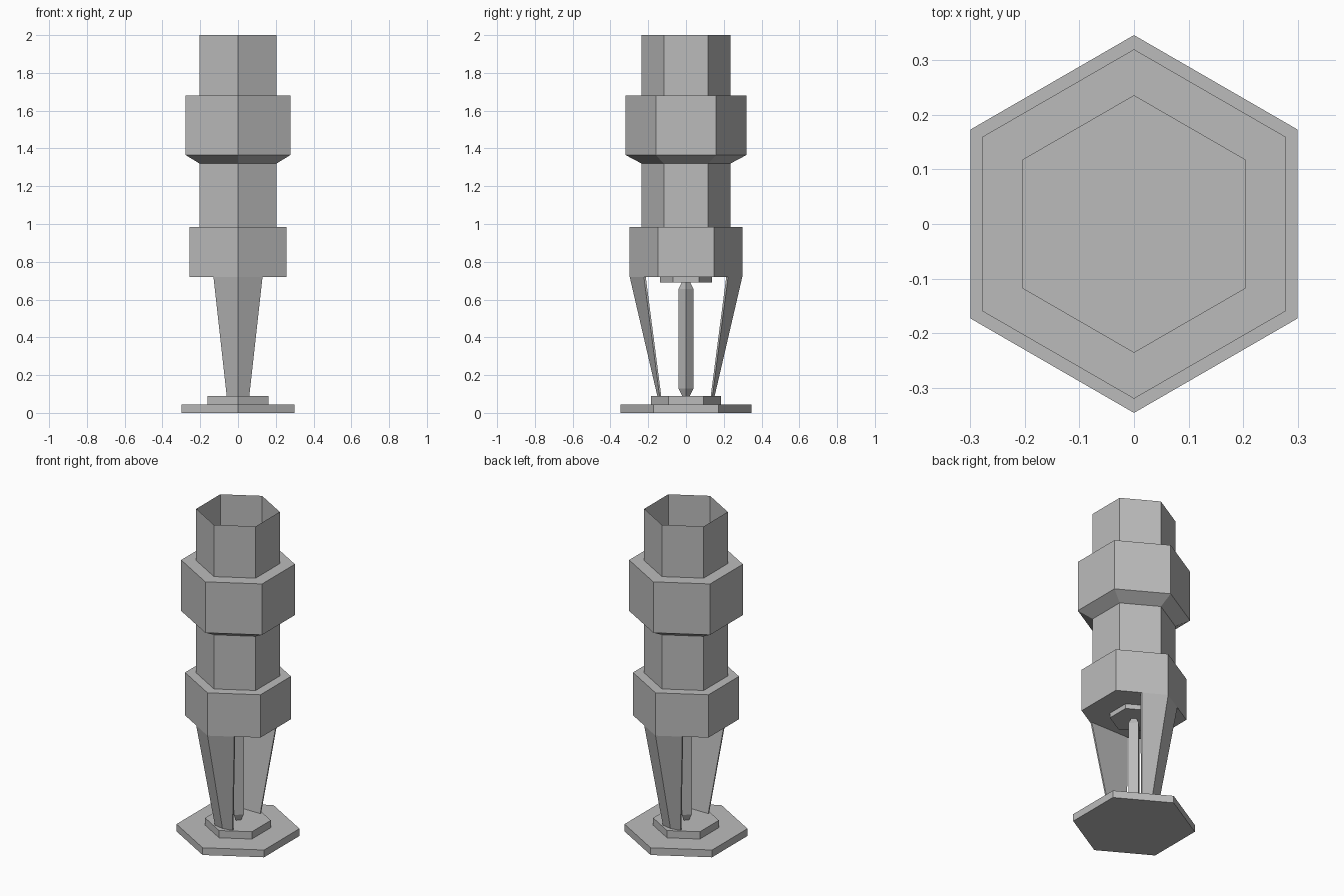
import bpy, bmesh
from math import sin, cos, pi

cube = bpy.data.objects.get("Cube")
if cube:
    bpy.data.objects.remove(cube, do_unlink=True)

metal = bpy.data.materials.new("grey metal")
metal.use_nodes = True
grey = (0.5, 0.5, 0.5, 1)
metal.diffuse_color = grey
metal.node_tree.nodes["Principled BSDF"].inputs["Base Color"].default_value = grey


def loft(name, loops, cap_start=True, cap_end=True):
    """Skin a stack of equal-length point loops into one flat-shaded part."""
    bm = bmesh.new()
    rings = [[bm.verts.new(p) for p in loop] for loop in loops]
    n = len(rings[0])
    for a, b in zip(rings, rings[1:]):
        for i in range(n):
            j = (i + 1) % n
            bm.faces.new((a[i], a[j], b[j], b[i]))
    if cap_start:
        bm.faces.new(rings[0][::-1])
    if cap_end:
        bm.faces.new(rings[-1])
    if cap_start and cap_end:
        bmesh.ops.recalc_face_normals(bm, faces=bm.faces)
    mesh = bpy.data.meshes.new(name)
    bm.to_mesh(mesh)
    bm.free()
    mesh.materials.append(metal)
    obj = bpy.data.objects.new(name, mesh)
    bpy.context.collection.objects.link(obj)
    return obj


def prism(name, sides, profile, open_top=False):
    """Turn a (radius, height) profile, with a corner facing the back."""
    loops = [[(r * cos(pi / 2 + 2 * pi * i / sides),
               r * sin(pi / 2 + 2 * pi * i / sides), z) for i in range(sides)]
             for r, z in profile]
    return loft(name, loops, cap_end=not open_top)


# Hexagonal body: hub, neck, chamfered collar and open pipe end
TUBE, HUB, COLLAR = 0.235, 0.298, 0.32
prism("body", 6, [(HUB, 0.72), (HUB, 0.985), (TUBE, 0.985), (TUBE, 1.32),
                  (COLLAR, 1.365), (COLLAR, 1.68), (TUBE, 1.68), (TUBE, 2.0)],
      open_top=True)

# Base plate, washer and the seat under the hub
prism("base_plate", 6, [(0.346, 0), (0.346, 0.045)])
prism("base_washer", 6, [(0.185, 0.045), (0.185, 0.09)])
prism("rod_seat", 6, [(0.137, 0.69), (0.137, 0.72)])

# Square central rod with tapered ends
prism("central_rod", 4, [(0.02, 0.09), (0.04, 0.13), (0.04, 0.655), (0.022, 0.69)])


# Tapering arms that continue the front and back corners of the hub
def arm_section(side, half, corner, edge, inner, z):
    return [(0, side * corner, z), (half, side * edge, z), (half, side * inner, z),
            (-half, side * inner, z), (-half, side * edge, z)]


for name, side in (("front_arm", -1), ("back_arm", 1)):
    loft(name, [arm_section(side, 0.06, 0.152, 0.14, 0.131, 0.09),
                arm_section(side, 0.13, HUB, 0.223, 0.213, 0.72)])
